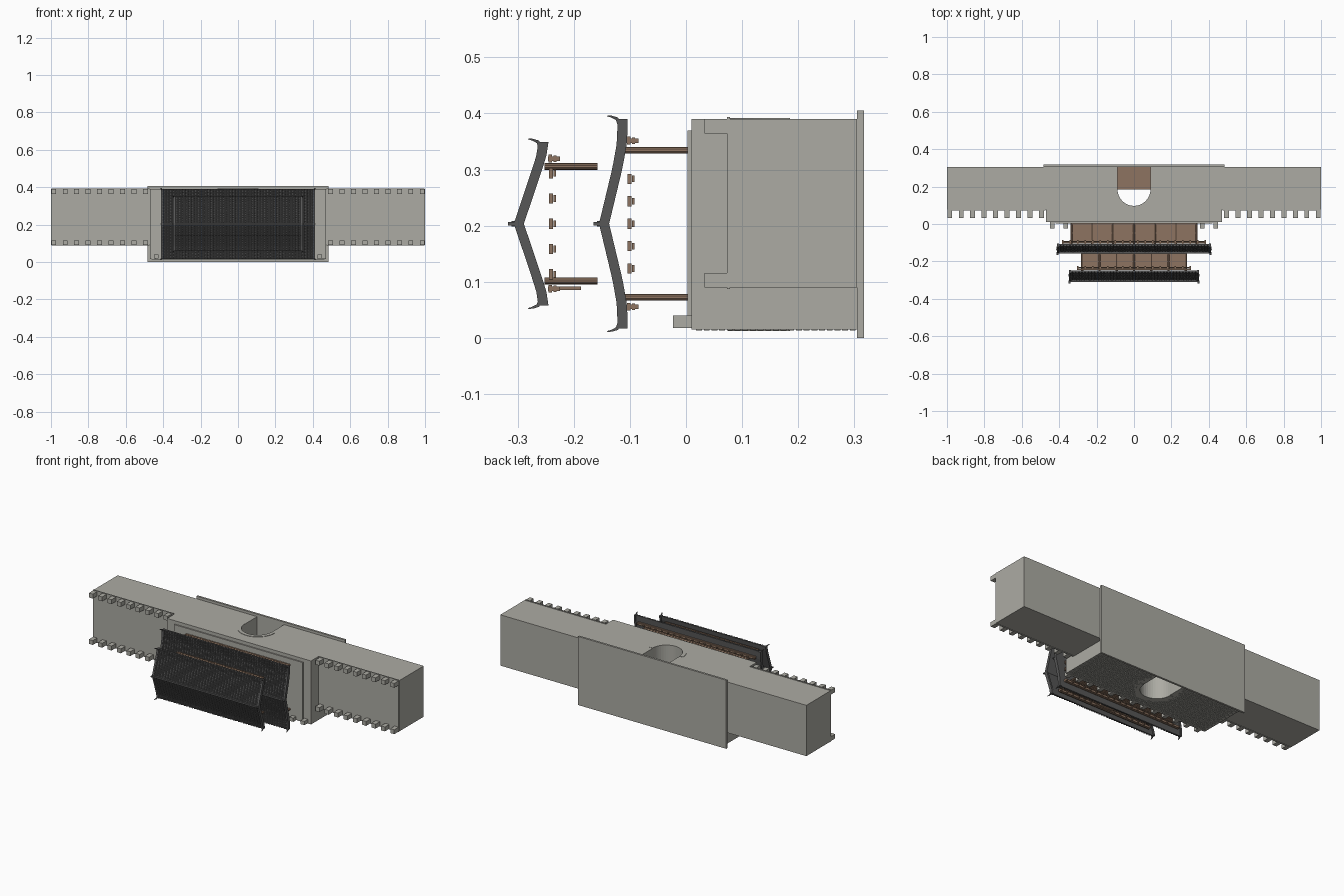
import bpy, bmesh, math
from mathutils import Matrix, Vector

if "Cube" in bpy.data.objects:
    bpy.data.objects.remove(bpy.data.objects["Cube"])

def material(name, c):
    m = bpy.data.materials.new(name)
    m.diffuse_color = (*c, 1)
    m.use_nodes = True
    m.node_tree.nodes["Principled BSDF"].inputs["Base Color"].default_value = m.diffuse_color
    return m

STONE = material("grey_stone", (0.415, 0.41, 0.37))
WOOD = material("brown_wood", (0.27, 0.175, 0.12))
TILE = material("dark_tile", (0.095, 0.095, 0.095))
MID = 0.2035  # depth centre of the tower

def finish(name, bm, mat=STONE):
    bmesh.ops.recalc_face_normals(bm, faces=bm.faces[:])
    me = bpy.data.meshes.new(name)
    bm.to_mesh(me)
    bm.free()
    ob = bpy.data.objects.new(name, me)
    bpy.context.collection.objects.link(ob)
    me.materials.append(mat)
    return ob

def add_box(bm, x0, x1, y0, y1, z0, z1):
    m = Matrix.Translation(((x0+x1)/2, (y0+y1)/2, (z0+z1)/2)) @ Matrix.Diagonal((x1-x0, y1-y0, z1-z0, 1))
    bmesh.ops.create_cube(bm, size=1, matrix=m)

def boxes(name, items, mat=STONE):
    bm = bmesh.new()
    for b in items:
        add_box(bm, *b)
    return finish(name, bm, mat)

def loft(bm, rings):
    vs = [[bm.verts.new(p) for p in r] for r in rings]
    n = len(vs[0])
    for a, b in zip(vs, vs[1:]):
        for i in range(n):
            bm.faces.new((a[i], a[(i+1) % n], b[(i+1) % n], b[i]))
    bm.faces.new(vs[0])
    bm.faces.new(vs[-1])

def prism(name, pts, spans, mat=STONE):
    bm = bmesh.new()
    for z0, z1 in spans:
        loft(bm, [[(x, y, z) for x, y in pts] for z in (z0, z1)])
    return finish(name, bm, mat)

# Stone gate block with arched passage, wings and base plate
AR, AY = 0.088, 0.185
def arc(r, n=20):
    return [(r*math.cos(math.pi*i/n), AY - r*math.sin(math.pi*i/n)) for i in range(n+1)]

outline = [(-.47, .305), (-.47, .01), (.47, .01), (.47, .305), (AR, .305)] + arc(AR) + [(-AR, .305)]
prism("gate_block", outline, [(.015, .39)])
prism("arch_surround", arc(.11) + arc(AR)[::-1], [(.0125, .015), (.39, .392)])
boxes("base_plate", [(-.485, .485, .305, .317, 0, .405)])
boxes("platform_slab", [(-.42, .42, .003, .01, .02, .37)])
boxes("wing_walls", [(s-.265, s+.265, .078, .305, .09, .39) for s in (-.735, .735)])
boxes("wing_tops", [(s-.262, s+.262, .073, .0785, .087, .394) for s in (-.736, .736)])

# Battlements on both edges of the wings and on the gate front
merlons = []
for s in (-1, 1):
    for i in range(9):
        x = s*(.985 - .0612*i)
        for z in (.09, .364):
            merlons.append((x-.013, x+.013, .033, .074, z, z+.026))
boxes("wing_battlements", merlons)
boxes("front_battlements", [(-.438+.073*i-.012, -.438+.073*i+.012, -.023, .011, .018, .04) for i in range(13)])

# Brick courses on the gate front
bricks = []
for r in range(21):
    y = .018 + r*.0137
    for c in range(35):
        x = -.452 + c*.0262 + (.0131 if r % 2 else 0)
        if x > .455:
            continue
        in_ring = math.hypot(x, y+.005-AY) < .126 or (abs(x) < .104 and y > AY-.02)
        if not in_ring:
            bricks.append((x-.0115, x+.0115, y, y+.0105, .0132, .016))
boxes("front_bricks", bricks)

# Wooden door leaves inside the passage
doors = [(-AR, -.001, AY, .305, .198, .208), (.001, AR, AY, .305, .198, .208)]
for s in (-1, 1):
    for i in range(5):
        x = s*(.01 + .017*i)
        doors.append((x-.0015, x+.0015, AY, .305, .196, .21))
boxes("gate_doors", doors, WOOD)

def storey(name, hx, off, h0, h1):
    """Two long timber walls with planks, rails, round columns."""
    bm = bmesh.new()
    for s in (-1, 1):
        z = MID + s*off
        add_box(bm, -hx, hx, -h1+.008, -h0, z-.003, z+.003)
        n = round(2*hx/.0185)
        for i in range(n+1):
            x = -hx + 2*hx*i/n
            add_box(bm, x-.0015, x+.0015, -h1+.008, -h0, z-.0055, z+.0055)
        for t in (.03, .45, .92):
            y = -(h0 + (h1-h0)*t)
            add_box(bm, -hx, hx, y-.002, y+.002, z-.005, z+.005)
        for i in range(7):
            x = -hx + 2*hx*i/6
            m = Matrix.Translation((x, -(h0+h1)/2, z)) @ Matrix.Rotation(math.pi/2, 4, 'X')
            bmesh.ops.create_cone(bm, cap_ends=True, segments=10, radius1=.006, radius2=.006, depth=h1-h0, matrix=m)
    return finish(name, bm, WOOD)

def frame(name, hx, h, step, eave):
    """Purlins and eave beams under a roof."""
    items = []
    for i in range(-2, 3):
        z = MID + i*step
        items.append((-hx, hx, -h-.004, -h+.003, z-.009, z+.009))
        items.append((-hx, hx, -h+.004, -h+.008, z-.006, z+.006))
    for s in (-1, 1):
        z = MID + s*eave
        items.append((-hx, hx, -h-.005, -h+.001, z-.007, z+.007))
        items.append((-hx, hx, -h+.004, -h+.009, z-.006, z+.006))
        n = round(hx*2/.04)
        for i in range(n+1):
            x = -hx+.005 + (2*hx-.01)*i/n
            items.append((x-.004, x+.004, -h-.006, -h+.015, z-.004, z+.004))
    return boxes(name, items, WOOD)

def sample(pts, n):
    """Even samples (offset, height) on a profile."""
    out = []
    for i in range(n+1):
        o = pts[-1][0]*i/n
        for (a, ha), (b, hb) in zip(pts, pts[1:]):
            if o <= b+1e-9:
                out.append((o, ha + (hb-ha)*(o-a)/(b-a)))
                break
    return out

def roof(name, hx, prof):
    """Concave gable roof: sheet, tile ribs, end boards with upturned tips, ridge."""
    line = sample(prof, 12)
    full = [(-o, h) for o, h in line[:0:-1]] + line
    def band(x0, x1, top, bottom, bm):
        loft(bm, [[(x0, -h-top, MID+o), (x1, -h-top, MID+o), (x1, -h-bottom, MID+o), (x0, -h-bottom, MID+o)]
                  for o, h in full])
    bm = bmesh.new()
    band(-hx, hx, -.006, -.013, bm)
    finish(name + "_sheet", bm, TILE)
    # ribs of overlapping round tiles
    bm = bmesh.new()
    n = round(2*hx/.0168)
    for k in range(n):
        x = -hx + 2*hx*(k+.5)/n
        for s in (-1, 1):
            rings = []
            for (o0, h0), (o1, h1) in zip(line, line[1:]):
                for o, h, r in ((o0, h0, .0048), (o0+(o1-o0)*.98, h0+(h1-h0)*.98, .0068)):
                    rings.append([(x+r*math.cos(math.pi*j/5), -(h-.007+r*math.sin(math.pi*j/5)), MID+s*o)
                                  for j in range(6)])
            loft(bm, rings)
    finish(name + "_tiles", bm, TILE)
    # gable end boards and corner tips
    bm = bmesh.new()
    for s in (-1, 1):
        xa, xb = sorted((s*(hx-.008), s*(hx+.003)))
        band(xa, xb, .001, -.017, bm)
        for t in (-1, 1):
            o, h = line[-1]
            xm = s*(hx-.002)
            rings = []
            for do, dh, dx, r in ((-.012, -.003, 0, .0035), (0, .002, .002, .003), (.004, .012, .005, .002), (.005, .019, .007, .001)):
                c = Vector((xm+s*dx, -h-dh, MID+t*(o+do)))
                rings.append([c+Vector((a*r, b*r, d*r)) for a, b, d in ((-1, -.7, -.7*t), (1, -.7, -.7*t), (1, .7, .7*t), (-1, .7, .7*t))])
            loft(bm, rings)
    finish(name + "_end_boards", bm, TILE)
    # ridge bar with end finials
    p = prof[0][1]
    boxes(name + "_ridge", [(-hx, hx, -p-.005, -p+.008, MID-.005, MID+.005)] +
          [(s*hx-.005, s*hx+.005, -p-.011, -p+.004, MID-.003, MID+.003) for s in (-1, 1)], TILE)

# Lower and upper storeys
storey("lower_walls", .335, .131, -.003, .112)
frame("lower_roof_frame", .385, .1, .04, .148)
roof("lower_roof", .41, [(0, .154), (.05, .142), (.1, .130), (.145, .122), (.187, .121)])
storey("upper_walls", .277, .102, .158, .252)
frame("upper_roof_frame", .305, .24, .045, .116)
roof("upper_roof", .345, [(0, .306), (.05, .289), (.095, .274), (.12, .266), (.146, .262)])

# Blank plaque on the upper front wall
boxes("plaque", [(-.045, .045, -.235, -.187, .085, .092)], WOOD)
